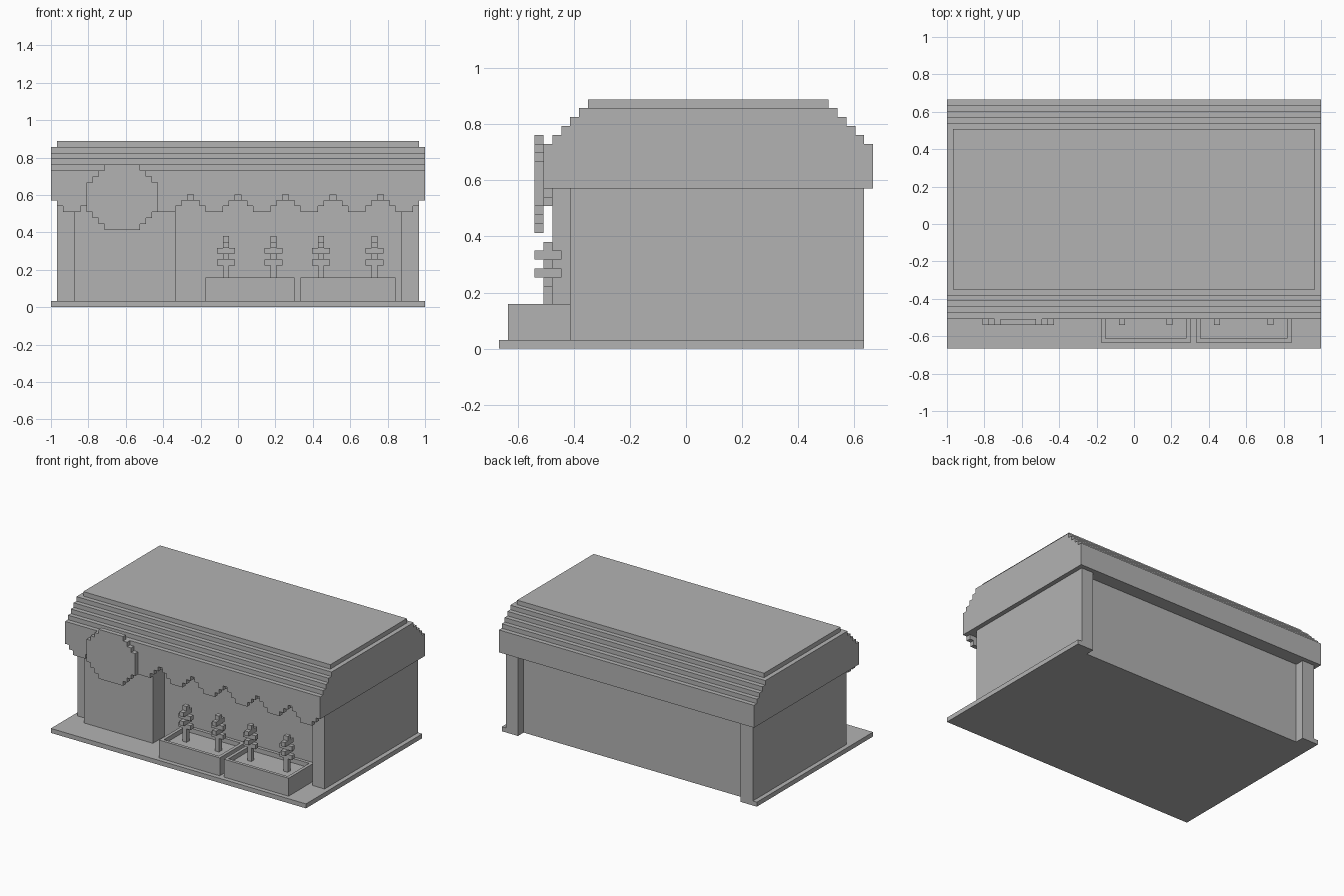
import bpy, bmesh
from mathutils import Vector

if "Cube" in bpy.data.objects:
    bpy.data.objects.remove(bpy.data.objects["Cube"])

U = 2 / 63                      # one block
W, D = 63, 42                   # footprint in blocks

grey = bpy.data.materials.new("plain_grey")
grey.use_nodes = True
COLOUR = (0.45, 0.45, 0.45, 1)
grey.diffuse_color = COLOUR
grey.node_tree.nodes["Principled BSDF"].inputs["Base Color"].default_value = COLOUR


def finish(name, bm):
    """Scale from blocks to units, centre and link."""
    for v in bm.verts:
        v.co = Vector((v.co.x - W / 2, v.co.y - D / 2, v.co.z)) * U
    bmesh.ops.recalc_face_normals(bm, faces=bm.faces)
    mesh = bpy.data.meshes.new(name)
    bm.to_mesh(mesh)
    bm.free()
    mesh.materials.append(grey)
    obj = bpy.data.objects.new(name, mesh)
    bpy.context.collection.objects.link(obj)
    return obj


def prism(name, points, axis, a, b):
    """Extrude a flat outline along an axis from a to b."""
    place = {"x": lambda p: (a, p[0], p[1]),
             "y": lambda p: (p[0], a, p[1]),
             "z": lambda p: (p[0], p[1], a)}[axis]
    bm = bmesh.new()
    face = bm.faces.new([bm.verts.new(place(p)) for p in points])
    out = bmesh.ops.extrude_face_region(bm, geom=[face])
    step = Vector([b - a if axis == n else 0 for n in "xyz"])
    bmesh.ops.translate(bm, vec=step,
                        verts=[g for g in out["geom"] if isinstance(g, bmesh.types.BMVert)])
    return finish(name, bm)


def box(name, x, y, z):
    return prism(name, [(x[0], y[0]), (x[1], y[0]), (x[1], y[1]), (x[0], y[1])], "z", *z)


# Base plate, notched along the recessed back wall
prism("base_plate", [(0, 0), (W, 0), (W, 41), (59, 41), (59, 39), (4, 39), (4, 41), (0, 41)],
      "z", 0, 1)

# Walls, corner posts and the projecting entrance panel
box("main_walls", (1, 62), (10, 39), (1, 18))
for side, x in (("right", (1, 4)), ("left", (59, 62))):
    box("front_post_" + side, x, (8, 10), (1, 18))
    box("back_post_" + side, x, (39, 41), (1, 18))
box("entrance_panel", (4, 21), (6, 10), (1, 18))

# Stepped roof profile
front, back = [], []
for k in range(5):
    bottom = 18 if k == 0 else 22 + k
    front += [(5 + k if k else 6, bottom), (5 + k if k else 6, 23 + k)]
    back += [(42 - k, bottom), (42 - k, 23 + k)]
front = [p for i, p in enumerate(front) if p not in front[:i]]
prism("roof", front + back[::-1], "x", 0, W)
box("roof_cap", (1, 62), (10, 37), (27, 28))

# Scalloped fascia along the front
edge = []
for i in range(W):
    d = abs((i - 31 + 4) % 8 - 4)
    z = max(16, 19 - d)
    for p in ((i, z), (i + 1, z)):
        if p not in edge:
            edge.append(p)
prism("scalloped_fascia", edge + [(W, 23), (0, 23)], "y", 5, 6)

# Round stepped sign
right_side = []
for row, inset in enumerate([3, 2, 1, 0, 0, 0, 0, 0, 1, 2, 3]):
    right_side += [(18 - inset, 13 + row), (18 - inset, 14 + row)]
left_side = [(24 - x, z) for x, z in reversed(right_side)]
outline = []
for p in right_side + left_side:
    if p not in outline:
        outline.append(p)
prism("round_sign", outline, "y", 4, 5)


# Planters with a sunken bed
def planter(name, x0, x1):
    bm = bmesh.new()
    bmesh.ops.create_cube(bm, size=1)
    for v in bm.verts:
        v.co = (x1 if v.co.x > 0 else x0, 10 if v.co.y > 0 else 1, 5 if v.co.z > 0 else 1)
    bm.normal_update()
    top = max(bm.faces, key=lambda f: f.normal.z)
    bmesh.ops.inset_region(bm, faces=[top], thickness=1)
    out = bmesh.ops.extrude_face_region(bm, geom=[top])
    bmesh.ops.translate(bm, vec=(0, 0, -1),
                        verts=[g for g in out["geom"] if isinstance(g, bmesh.types.BMVert)])
    if top.is_valid:
        bmesh.ops.delete(bm, geom=[top], context="FACES_ONLY")
    finish(name, bm)


planter("planter_right", 26, 41)
planter("planter_left", 42, 58)

# Small plants with alternating crossed branches
for n, x in enumerate((29, 37, 45, 54), 1):
    box(f"plant_stem_{n}", (x, x + 1), (5, 6), (4, 12))
    for level in (7, 9):
        for s in (-1, 1):
            side = "left" if s > 0 else "right"
            depth = "back" if s > 0 else "front"
            box(f"plant_{n}_branch_{side}_{level}", (x + s, x + s + 1), (5, 6), (level, level + 1))
            box(f"plant_{n}_branch_{depth}_{level}", (x, x + 1), (5 + s, 6 + s), (level + 1, level + 2))
